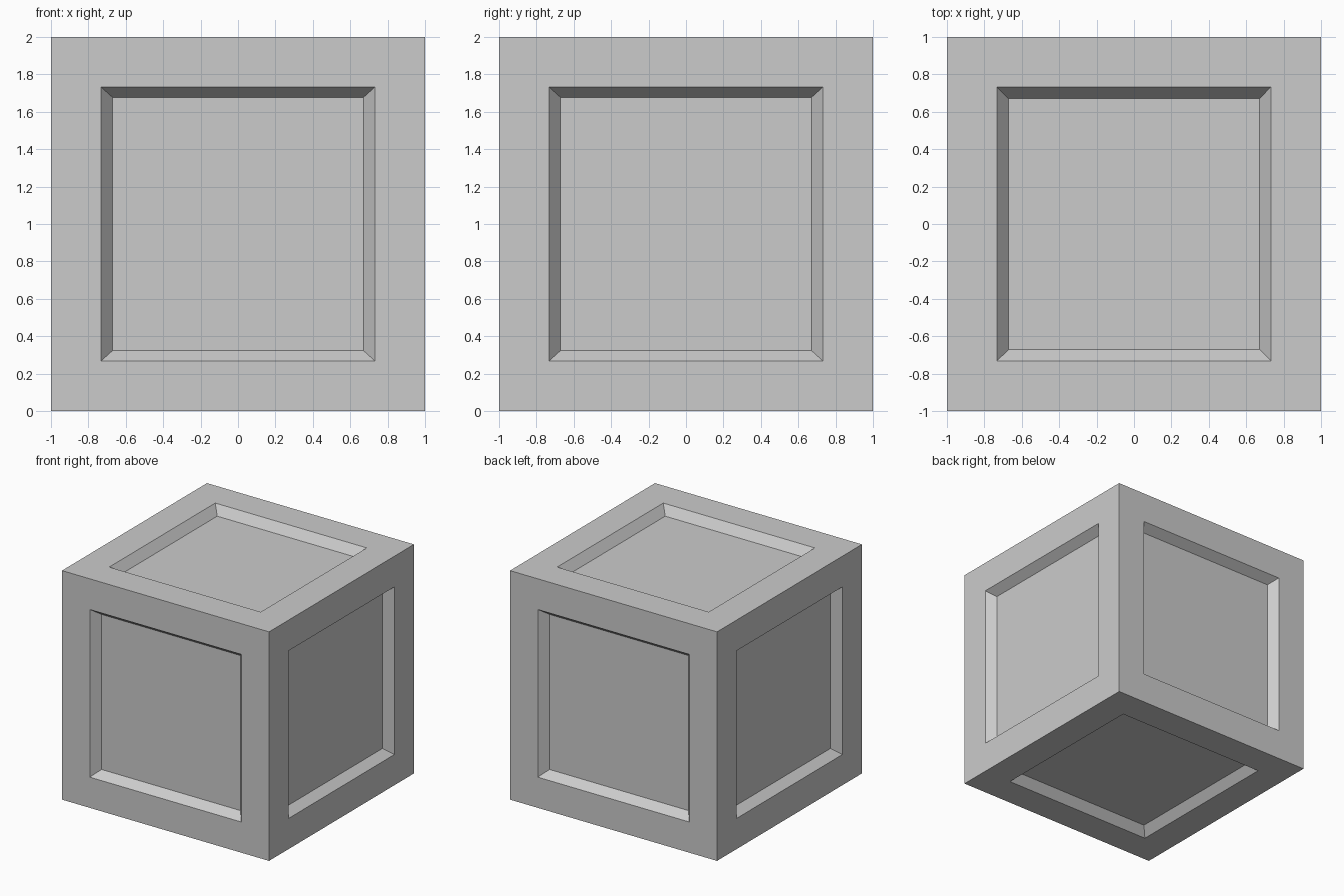
import bpy, bmesh
from mathutils import Vector

if "Cube" in bpy.data.objects:
    bpy.data.objects.remove(bpy.data.objects["Cube"])

FRAME, BEVEL, DEPTH = 0.268, 0.061, 0.075

# solid cube standing on the ground
bm = bmesh.new()
bmesh.ops.create_cube(bm, size=2.0)

# sunken panel with sloped walls on every side
for face in list(bm.faces):
    bmesh.ops.inset_individual(bm, faces=[face], thickness=FRAME, use_even_offset=True)
    bmesh.ops.inset_individual(bm, faces=[face], thickness=BEVEL, use_even_offset=True)
    n = face.normal.copy()
    for v in face.verts:
        v.co -= n * DEPTH
        # upright panels are very slightly taller than wide
        if abs(n.z) < 0.5:
            v.co.z *= 1.009

bmesh.ops.translate(bm, verts=bm.verts, vec=Vector((0, 0, 1)))
bmesh.ops.recalc_face_normals(bm, faces=bm.faces)
mesh = bpy.data.meshes.new("panelled_crate")
bm.to_mesh(mesh)
bm.free()
crate = bpy.data.objects.new("panelled_crate", mesh)
bpy.context.collection.objects.link(crate)
